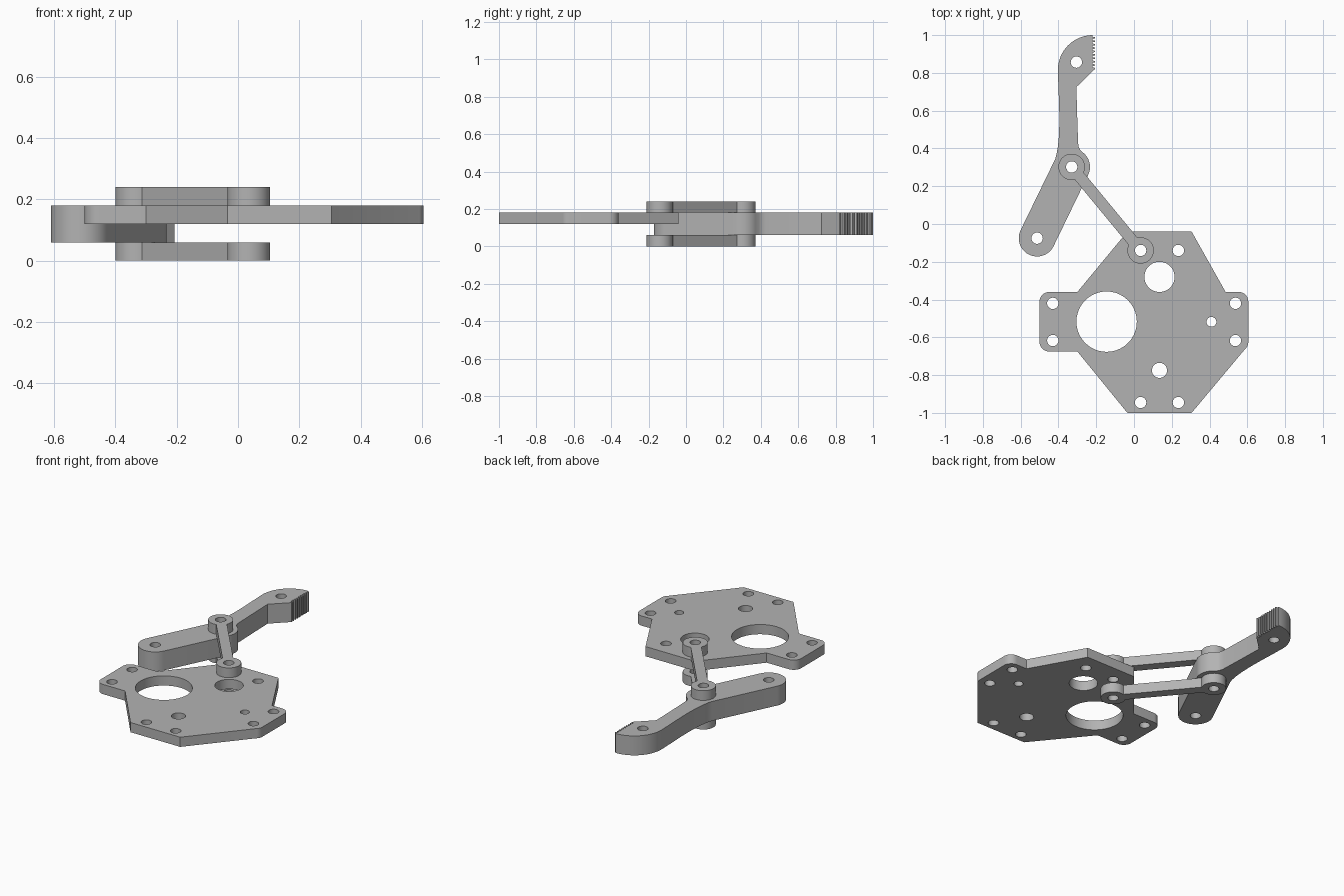
import bpy, bmesh
from math import sin, cos, asin, atan2, hypot, pi, radians

if "Cube" in bpy.data.objects:
    bpy.data.objects.remove(bpy.data.objects["Cube"], do_unlink=True)

GREY = (0.45, 0.45, 0.45, 1)
mat = bpy.data.materials.new("plain grey")
mat.use_nodes = True
mat.diffuse_color = GREY
mat.node_tree.nodes["Principled BSDF"].inputs["Base Color"].default_value = GREY

T = 0.06        # sheet thickness
HOLE = 0.03     # standard hole radius


def arc(x, y, r, start, end, n=12):
    """Points along an arc, angles in degrees."""
    angles = [radians(start + (end - start) * i / n) for i in range(n + 1)]
    return [(x + r * cos(a), y + r * sin(a)) for a in angles]


def sheet(name, outline, holes, bottom, top, origin=(0, 0), turn=0):
    """Extruded flat outline with round holes (x, y, radius)."""
    curve = bpy.data.curves.new(name, "CURVE")
    curve.dimensions = "2D"
    curve.fill_mode = "BOTH"
    curve.extrude = (top - bottom) / 2
    loops = [outline] + [arc(x, y, r, 0, 360, 40)[:-1] for x, y, r in holes]
    for pts in loops:
        spline = curve.splines.new("POLY")
        spline.points.add(len(pts) - 1)
        for p, (x, y) in zip(spline.points, pts):
            p.co = (x, y, 0, 1)
        spline.use_cyclic_u = True
    ob = bpy.data.objects.new(name, curve)
    bpy.context.collection.objects.link(ob)
    ob.location = (*origin, (bottom + top) / 2)
    ob.rotation_euler.z = turn
    bpy.ops.object.select_all(action="DESELECT")
    ob.select_set(True)
    bpy.context.view_layer.objects.active = ob
    bpy.ops.object.convert(target="MESH")
    ob = bpy.context.object
    ob.name = name
    bm = bmesh.new()
    bm.from_mesh(ob.data)
    bmesh.ops.remove_doubles(bm, verts=bm.verts, dist=0.0002)
    bmesh.ops.recalc_face_normals(bm, faces=bm.faces)
    bm.to_mesh(ob.data)
    bm.free()
    ob.data.materials.clear()
    ob.data.materials.append(mat)
    bpy.ops.object.shade_smooth_by_angle(angle=radians(30))
    return ob


# Base plate with rounded mounting tabs
R = 0.05
plate = [(-0.035, -0.04), (-0.30, -0.36)]
plate += arc(-0.50 + R, -0.36 - R, R, 90, 180)
plate += arc(-0.50 + R, -0.675 + R, R, 180, 270)
plate += [(-0.30, -0.675), (-0.035, -1), (0.305, -1)]
plate += arc(0.605 - R, -0.675 + R, R, 310, 360)
plate += arc(0.605 - R, -0.36 - R, R, 0, 90)
plate += [(0.485, -0.36), (0.305, -0.04)]
plate_holes = [(x, y, HOLE) for x in (0.035, 0.235) for y in (-0.14, -0.945)]
plate_holes += [(x, y, HOLE) for x in (-0.43, 0.537) for y in (-0.42, -0.617)]
plate_holes += [(-0.145, -0.517, 0.16), (0.135, -0.28, 0.08),
                (0.135, -0.775, 0.04), (0.41, -0.518, 0.026)]
sheet("base_plate", plate, plate_holes, 2 * T, 3 * T)

# Gripper jaw: tail, pivot bulge, neck, toothed head
tail, pivot, tip = (-0.513, -0.075), (-0.33, 0.302), (-0.305, 0.857)
jaw = arc(*tail, 0.097, 154, 334, 24)
jaw += arc(*pivot, 0.097, -26, 45)
jaw += [(-0.283, 0.390), (-0.293, 0.408), (-0.296, 0.43),
        (-0.301, 0.58), (-0.305, 0.725)]
teeth = 10
for i in range(teeth):
    y = 0.82 + 0.18 * i / teeth
    jaw += [(-0.207, y), (-0.207, y + 0.007), (-0.220, y + 0.009), (-0.220, y + 0.016)]
jaw += arc(-0.218, 0.815, 0.185, 90, 180, 20)
jaw += [(-0.400, 0.72), (-0.396, 0.62), (-0.395, 0.53), (-0.398, 0.46),
        (-0.403, 0.41), (-0.410, 0.37), (-0.417, 0.344)]
sheet("gripper_jaw", jaw, [(*p, HOLE) for p in (tail, pivot, tip)], T, 3 * T)

# Pair of links joining the jaw pivot to the plate
dx, dy = 0.035 - pivot[0], -0.14 - pivot[1]
length = hypot(dx, dy)
boss, half_width = 0.07, 0.03
a = asin(half_width / boss) * 180 / pi
link = arc(0, 0, boss, a, 360 - a, 32) + arc(length, 0, boss, a - 180, 180 - a, 32)
for name, z in (("lower_link", 0), ("upper_link", 3 * T)):
    sheet(name, link, [(0, 0, HOLE), (length, 0, HOLE)], z, z + T,
          pivot, atan2(dy, dx))
